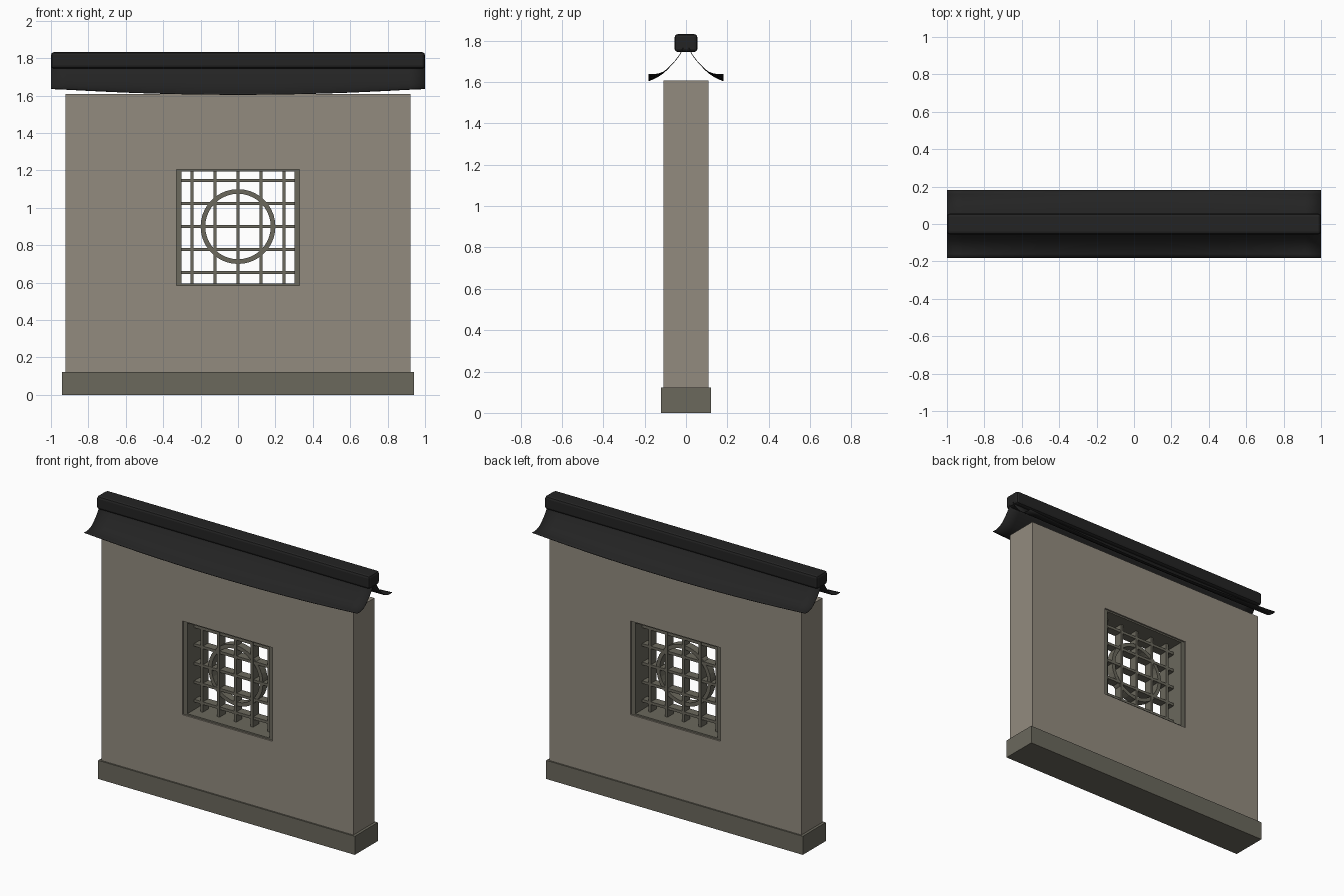
import bpy, bmesh, math
from mathutils import Matrix

if "Cube" in bpy.data.objects:
    bpy.data.objects.remove(bpy.data.objects["Cube"])


def material(name, rgb):
    m = bpy.data.materials.new(name)
    m.diffuse_color = (*rgb, 1)
    m.use_nodes = True
    m.node_tree.nodes["Principled BSDF"].inputs["Base Color"].default_value = m.diffuse_color
    return m


PLASTER = material("warm grey plaster", (0.29, 0.26, 0.212))
STONE = material("dark grey stone", (0.145, 0.138, 0.108))
TILE = material("black tile", (0.017, 0.017, 0.017))


def finish(bm, name, mat, smooth=False):
    bmesh.ops.recalc_face_normals(bm, faces=bm.faces[:])
    me = bpy.data.meshes.new(name)
    bm.to_mesh(me)
    bm.free()
    me.materials.append(mat)
    ob = bpy.data.objects.new(name, me)
    bpy.context.collection.objects.link(ob)
    if smooth:
        for p in me.polygons:
            p.use_smooth = True
    return ob


def add_box(bm, x0, x1, y0, y1, z0, z1):
    m = Matrix.Translation(((x0 + x1) / 2, (y0 + y1) / 2, (z0 + z1) / 2))
    m = m @ Matrix.Diagonal((x1 - x0, y1 - y0, z1 - z0, 1))
    bmesh.ops.create_cube(bm, size=1, matrix=m)


def rect(x, z0, z1):
    return [(-x, z0), (x, z0), (x, z1), (-x, z1)]


def add_pierced_slab(bm, outer, inner, depth):
    """Closed slab between two matching outlines in xz, thickness 2*depth in y."""
    n = len(outer)
    rings = [[bm.verts.new((x, y, z)) for x, z in loop]
             for loop, y in ((outer, -depth), (outer, depth), (inner, depth), (inner, -depth))]
    for a in range(4):
        for i in range(n):
            j = (i + 1) % n
            b = (a + 1) % 4
            bm.faces.new((rings[a][i], rings[a][j], rings[b][j], rings[b][i]))


# base plinth
bm = bmesh.new()
add_box(bm, -0.94, 0.94, -0.12, 0.12, 0, 0.123)
finish(bm, "plinth", STONE)

# wall with a window opening
bm = bmesh.new()
add_pierced_slab(bm, rect(0.922, 0.02, 1.608), rect(0.328, 0.585, 1.205), 0.11)
finish(bm, "wall", PLASTER)

# window frame lining the opening, set slightly back
bm = bmesh.new()
add_pierced_slab(bm, rect(0.335, 0.575, 1.215), rect(0.301, 0.595, 1.195), 0.1)
finish(bm, "window_frame", STONE)

# lattice bars
bm = bmesh.new()
for i in range(-2, 3):
    c = i * 0.123
    add_box(bm, c - 0.009, c + 0.009, -0.03, 0.03, 0.59, 1.2)
    add_box(bm, -0.31, 0.31, -0.028, 0.028, 0.9 + c - 0.009, 0.9 + c + 0.009)
finish(bm, "lattice", STONE)


# round ring in the middle of the lattice
def circle(r, n=40):
    return [(r * math.cos(2 * math.pi * i / n), 0.9 + r * math.sin(2 * math.pi * i / n))
            for i in range(n)]


bm = bmesh.new()
add_pierced_slab(bm, circle(0.2), circle(0.175), 0.025)
finish(bm, "lattice_ring", STONE)

# curved roof slopes: concave profile, eaves lifting toward both ends
PROFILE = [(0.015, 1.765), (0.03, 1.735), (0.05, 1.708), (0.07, 1.685),
           (0.09, 1.664), (0.11, 1.645), (0.135, 1.628), (0.16, 1.615), (0.182, 1.607)]
COLS = 24
for side, name in ((-1, "front_roof_slope"), (1, "back_roof_slope")):
    bm = bmesh.new()
    grid = []
    for k in range(COLS + 1):
        x = -1 + 2 * k / COLS
        col = []
        for y, z in PROFILE:
            t = max(0, (y - 0.08) / 0.102)
            col.append(bm.verts.new((x, side * y, z + 0.033 * t ** 1.5 * x * x)))
        grid.append(col)
    for a, b in zip(grid, grid[1:]):
        for i in range(len(PROFILE) - 1):
            bm.faces.new((a[i], b[i], b[i + 1], a[i + 1]))
    ob = finish(bm, name, TILE, True)
    if sum(p.normal.z for p in ob.data.polygons) < 0:
        ob.data.flip_normals()
    sol = ob.modifiers.new("thickness", 'SOLIDIFY')
    sol.thickness = 0.003
    sol.offset = -1

# ridge cap with softened edges
bm = bmesh.new()
add_box(bm, -1, 1, -0.055, 0.055, 1.745, 1.832)
ob = finish(bm, "ridge_cap", TILE)
bev = ob.modifiers.new("soft edges", 'BEVEL')
bev.width = 0.015
bev.segments = 2
